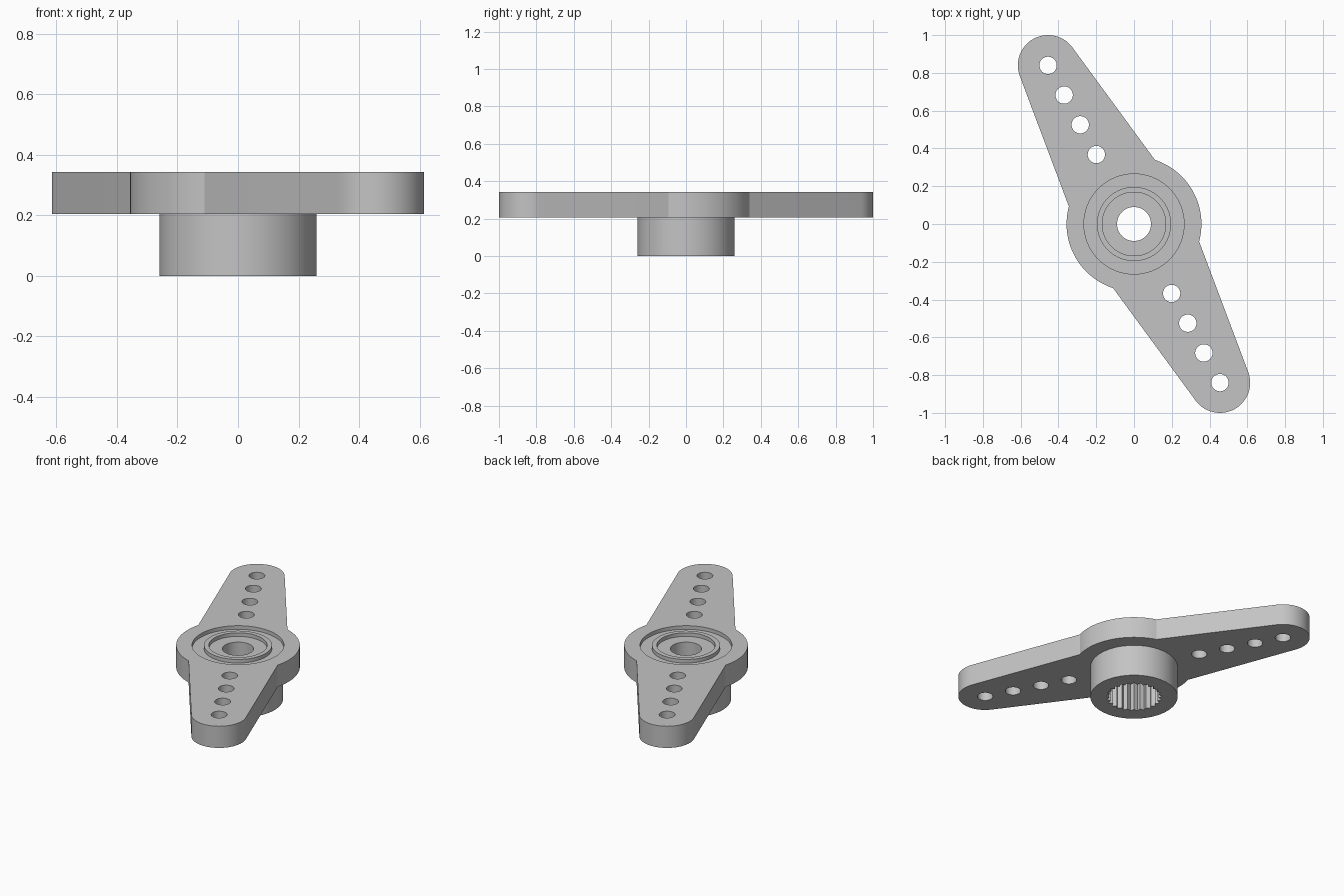
import bpy, bmesh
from math import sin, cos, pi, radians, atan2

cube = bpy.data.objects.get("Cube")
if cube:
    bpy.data.objects.remove(cube, do_unlink=True)

TOP, PLATE_BOTTOM, FLOOR = 0.343, 0.205, 0.32
HUB_R, BOSS_R, TIP_R = 0.357, 0.26, 0.16
TIP = (-0.455, 0.84)
ARM_ANGLE = atan2(TIP[1], TIP[0])
ARM_LENGTH = (TIP[0] ** 2 + TIP[1] ** 2) ** 0.5

grey = bpy.data.materials.new("plain grey plastic")
grey.use_nodes = True
grey.diffuse_color = (0.55, 0.55, 0.55, 1)
grey.node_tree.nodes["Principled BSDF"].inputs["Base Color"].default_value = grey.diffuse_color


def arc(radius, start, end, steps, cx=0, cy=0):
    """Points on an arc, both ends included."""
    angles = [start + (end - start) * i / steps for i in range(steps + 1)]
    return [(cx + radius * cos(a), cy + radius * sin(a)) for a in angles]


def circle(radius, steps=96, cx=0, cy=0):
    return arc(radius, 0, 2 * pi, steps, cx, cy)[:-1]


def make_object(name, bm):
    bmesh.ops.recalc_face_normals(bm, faces=bm.faces)
    mesh = bpy.data.meshes.new(name)
    bm.to_mesh(mesh)
    bm.free()
    mesh.materials.append(grey)
    obj = bpy.data.objects.new(name, mesh)
    bpy.context.collection.objects.link(obj)
    return obj


def prism(name, outline, z0, z1):
    """Upright solid with the given outline."""
    bm = bmesh.new()
    face = bm.faces.new([bm.verts.new((x, y, z0)) for x, y in outline])
    up = bmesh.ops.extrude_face_region(bm, geom=[face], use_keep_orig=True)["geom"]
    moved = [v for v in up if isinstance(v, bmesh.types.BMVert)]
    bmesh.ops.translate(bm, verts=moved, vec=(0, 0, z1 - z0))
    return make_object(name, bm)


def ring(name, inner, outer, z0, z1, steps=96):
    """Square-section ring."""
    bm = bmesh.new()
    section = [(inner, z0), (outer, z0), (outer, z1), (inner, z1)]
    loops = [[bm.verts.new((x, y, z)) for x, y in circle(r, steps)] for r, z in section]
    for k in range(4):
        a, b = loops[k], loops[(k + 1) % 4]
        for i in range(steps):
            j = (i + 1) % steps
            bm.faces.new((a[i], a[j], b[j], b[i]))
    return make_object(name, bm)


def combine(body, tool, operation):
    tool.hide_render = True
    mod = body.modifiers.new(tool.name, "BOOLEAN")
    mod.operation, mod.solver, mod.object = operation, "EXACT", tool
    bpy.ops.object.select_all(action="DESELECT")
    bpy.context.view_layer.objects.active = body
    body.select_set(True)
    bpy.ops.object.modifier_apply(modifier=mod.name)
    bpy.data.objects.remove(tool, do_unlink=True)


# Plate outline: rounded tip, then hub flank, repeated half a turn later
tip_half, hub_half = radians(82), radians(46.5)
outline = []
for turn in (0, pi):
    a = ARM_ANGLE + turn
    outline += arc(TIP_R, a - tip_half, a + tip_half, 32,
                   ARM_LENGTH * cos(a), ARM_LENGTH * sin(a))
    outline += arc(HUB_R, a + hub_half, a + pi - hub_half, 28)
horn = prism("double_arm_horn", outline, PLATE_BOTTOM, TOP)

# Boss below the hub
combine(horn, prism("boss", circle(BOSS_R), 0, 0.27), "UNION")

# Recesses on top, leaving a raised rim between them
combine(horn, ring("groove_cutter", 0.196, 0.265, FLOOR, 0.45), "DIFFERENCE")
combine(horn, prism("dish_cutter", circle(0.168), FLOOR, 0.45), "DIFFERENCE")

# Toothed socket in the boss and the screw hole above it
TEETH = 25
spline = []
for i in range(TEETH * 2):
    r = 0.168 if i % 2 else 0.148
    spline.append((r * cos(pi * i / TEETH), r * sin(pi * i / TEETH)))
combine(horn, prism("socket_cutter", spline, -0.1, 0.2), "DIFFERENCE")
combine(horn, prism("screw_cutter", circle(0.09, 48), 0.1, 0.5), "DIFFERENCE")

# Four link holes along each arm
for side in (1, -1):
    for i in range(4):
        d = side * (ARM_LENGTH - 0.179 * i)
        hole = circle(0.046, 32, d * cos(ARM_ANGLE), d * sin(ARM_ANGLE))
        combine(horn, prism("link_hole_cutter", hole, 0.1, 0.5), "DIFFERENCE")

bpy.ops.object.shade_smooth_by_angle(angle=radians(30))
